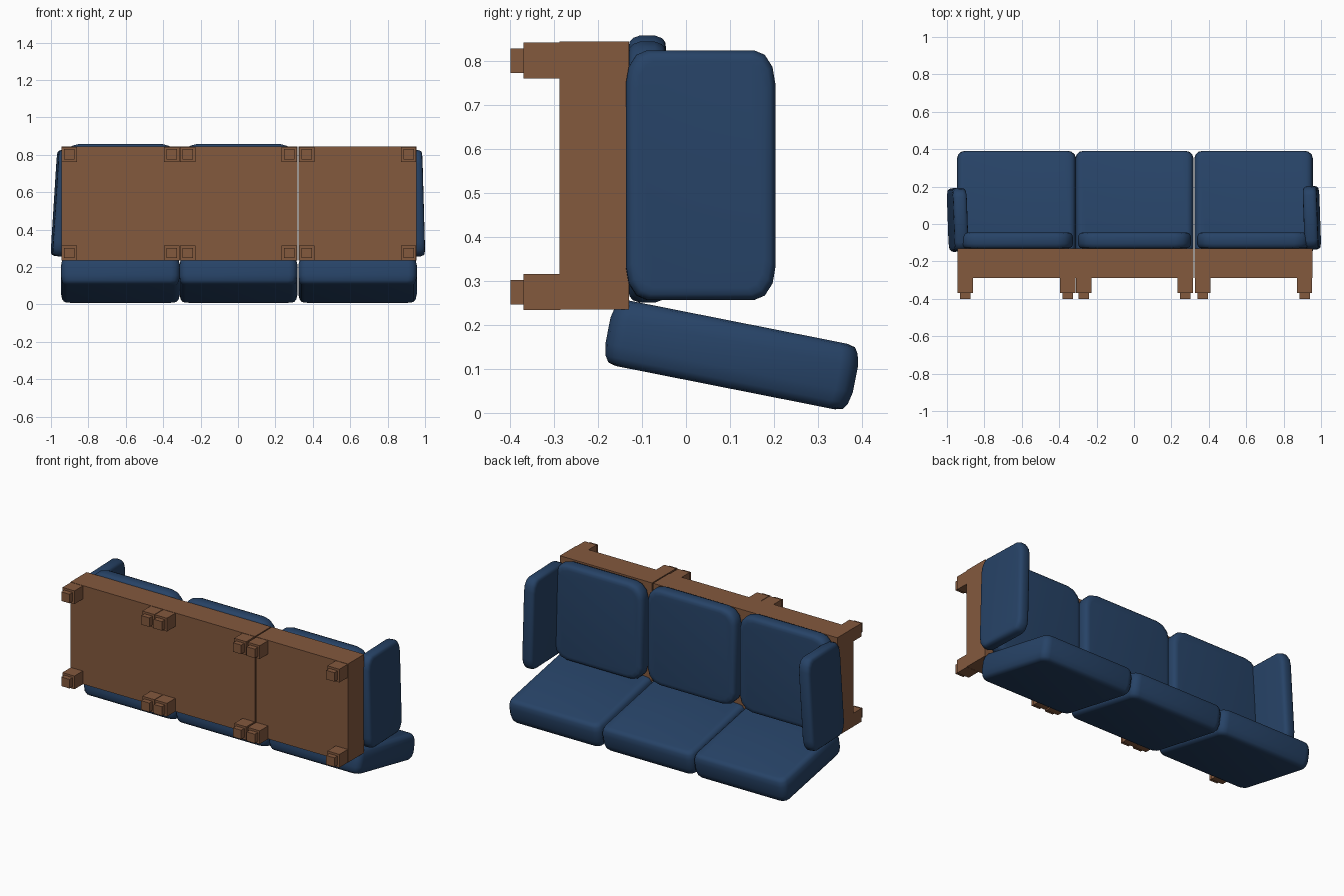
import bpy, bmesh
from math import radians, sin, cos, pi
from mathutils import Matrix

old = bpy.data.objects.get("Cube")
if old:
    bpy.data.objects.remove(old, do_unlink=True)


def make_material(name, rgb):
    mat = bpy.data.materials.new(name)
    mat.use_nodes = True
    mat.diffuse_color = (*rgb, 1)
    mat.node_tree.nodes["Principled BSDF"].inputs["Base Color"].default_value = (*rgb, 1)
    return mat


wood = make_material("warm brown wood", (0.23, 0.1, 0.048))
fabric = make_material("navy fabric", (0.02, 0.056, 0.135))


def finish(name, bm, mat, smooth=False):
    bmesh.ops.recalc_face_normals(bm, faces=bm.faces[:])
    mesh = bpy.data.meshes.new(name)
    bm.to_mesh(mesh)
    bm.free()
    mesh.materials.append(mat)
    for face in mesh.polygons:
        face.use_smooth = smooth
    obj = bpy.data.objects.new(name, mesh)
    bpy.context.collection.objects.link(obj)
    return obj


def add_box(bm, x, y, z):
    """Add a box given its (low, high) range on each axis."""
    size = Matrix.Diagonal((x[1] - x[0], y[1] - y[0], z[1] - z[0], 1))
    place = Matrix.Translation((sum(x) / 2, sum(y) / 2, sum(z) / 2))
    bmesh.ops.create_cube(bm, size=1, matrix=place @ size)


def outline(w, h, rx, ry, inset, z, steps=3):
    """Rounded rectangle in the local XY plane."""
    hw, hh = w / 2 - inset, h / 2 - inset
    rx, ry = max(rx - inset * 0.4, 0.01), max(ry - inset * 0.4, 0.01)
    pts = []
    for quarter, (sx, sy) in enumerate(((1, 1), (-1, 1), (-1, -1), (1, -1))):
        for i in range(steps + 1):
            a = (quarter + i / steps) * pi / 2
            pts.append((sx * (hw - rx) + rx * cos(a), sy * (hh - ry) + ry * sin(a), z))
    return pts


def cushion(name, w, h, t, corner, edge, matrix):
    """Padded slab: stacked rounded outlines with a softened edge."""
    half = [(edge * 2.2, 0.5), (edge, 0.47), (edge * 0.4, 0.38), (0, 0.2)]
    levels = [(d, -f) for d, f in half] + [(d, f) for d, f in reversed(half)]
    bm = bmesh.new()
    rings = [[bm.verts.new(p) for p in outline(w, h, *corner, d, f * t)] for d, f in levels]
    for low, high in zip(rings, rings[1:]):
        for i in range(len(low)):
            j = (i + 1) % len(low)
            bm.faces.new((low[i], low[j], high[j], high[i]))
    bm.faces.new(rings[0])
    bm.faces.new(rings[-1])
    bm.transform(matrix)
    return finish(name, bm, fabric, smooth=True)


# Three wooden base modules, each with four stepped legs
modules = [("right", -0.945, -0.312), ("middle", -0.312, 0.317), ("left", 0.324, 0.955)]
Z_LOW, Z_HIGH, LEG = 0.235, 0.845, 0.082
for side, x0, x1 in modules:
    bm = bmesh.new()
    add_box(bm, (x0, x1), (-0.288, -0.13), (Z_LOW, Z_HIGH))
    finish(side + "_base", bm, wood)
    bm = bmesh.new()
    for lx in (x0 + 0.002, x1 - LEG - 0.002):
        for lz in (Z_LOW - 0.001, Z_HIGH - LEG - 0.002):
            add_box(bm, (lx, lx + LEG), (-0.37, -0.286), (lz, lz + LEG))
            add_box(bm, (lx + 0.013, lx + LEG - 0.013), (-0.4, -0.368),
                    (lz + 0.013, lz + LEG - 0.013))
    finish(side + "_legs", bm, wood)

# Seat cushions on the base and leaning back cushions
seat_turn = Matrix.Rotation(radians(90), 4, 'X')
back_turn = Matrix.Rotation(radians(-11.2), 4, 'X')
for side, x0, x1 in modules:
    mid = (x0 + x1) / 2
    seat_z = 0.548 if side == "left" else 0.562
    cushion(side + "_seat_cushion", 0.605, 0.594, 0.086, (0.085, 0.085), 0.014,
            Matrix.Translation((mid, -0.088, seat_z)) @ seat_turn)
    cushion(side + "_back_cushion", x1 - x0 + 0.002, 0.574, 0.152, (0.045, 0.04), 0.015,
            Matrix.Translation((mid, 0.104, 0.132)) @ back_turn)

# Arm cushions standing at both ends, slightly askew
arm_turn = Matrix(((0, 0, 1, 0), (1, 0, 0, 0), (0, 1, 0, 0), (0, 0, 0, 1)))
for side, x, y, lean in (("right", -0.943, 0.022, 3.6), ("left", 0.951, 0.033, -1.6)):
    tilt = Matrix.Rotation(radians(2), 4, 'Z') @ Matrix.Rotation(radians(lean), 4, 'Y')
    cushion(side + "_arm_cushion", 0.34, 0.568, 0.074, (0.048, 0.075), 0.012,
            Matrix.Translation((x, y, 0.541)) @ tilt @ arm_turn)
